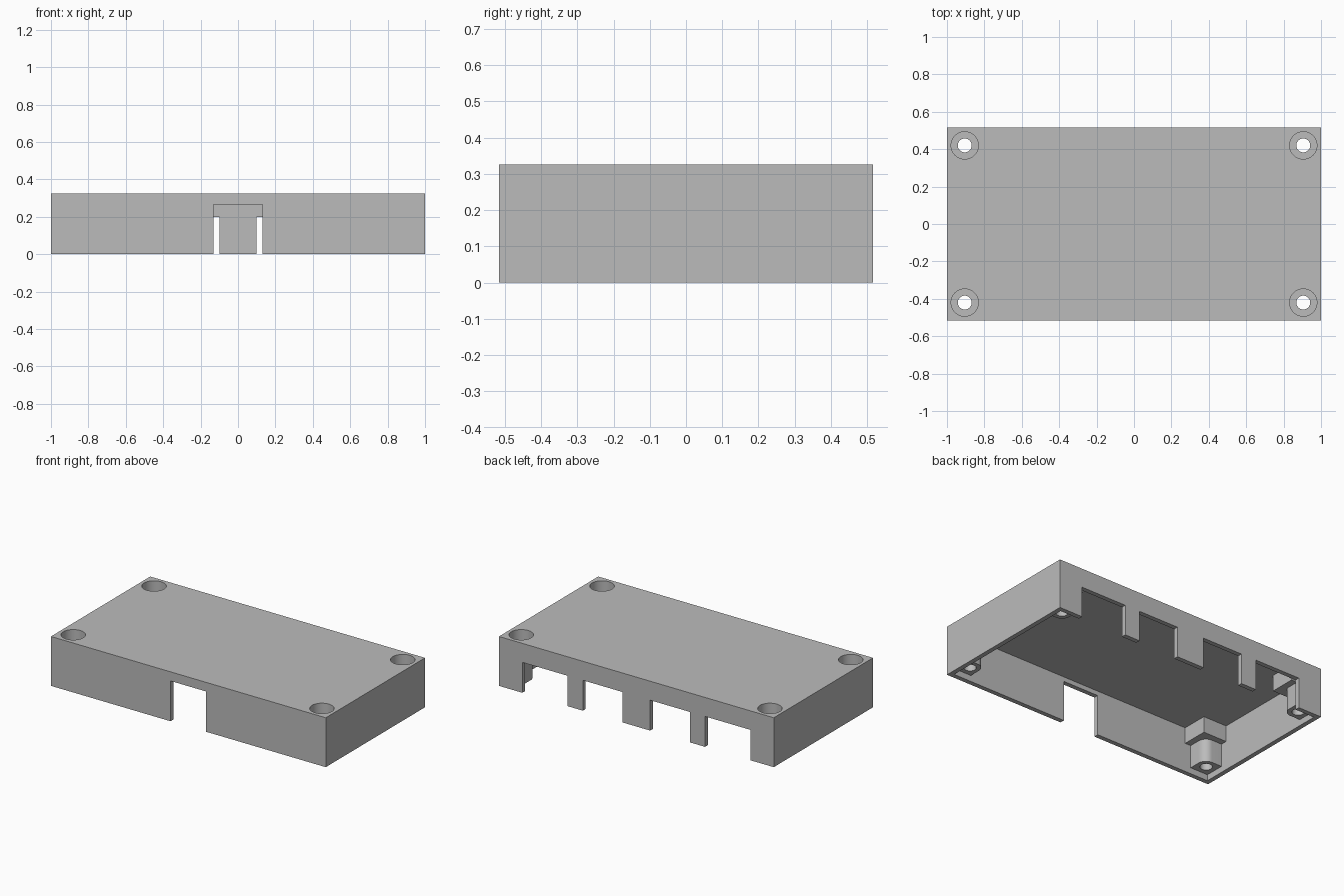
import bpy
import bmesh
from mathutils import Matrix, Vector

if "Cube" in bpy.data.objects:
    bpy.data.objects.remove(bpy.data.objects["Cube"], do_unlink=True)

HX, HY, H = 1.0, 0.516, 0.325      # half width, half depth, height
T = 0.03                           # wall thickness
SX, SY = 0.905, 0.42               # screw centres

grey = bpy.data.materials.new("plain_grey")
grey.use_nodes = True
grey.diffuse_color = (0.5, 0.5, 0.5, 1)
grey.node_tree.nodes["Principled BSDF"].inputs["Base Color"].default_value = (0.5, 0.5, 0.5, 1)


def finish(name, bm):
    bmesh.ops.recalc_face_normals(bm, faces=bm.faces)
    mesh = bpy.data.meshes.new(name)
    bm.to_mesh(mesh)
    bm.free()
    mesh.materials.append(grey)
    obj = bpy.data.objects.new(name, mesh)
    bpy.context.collection.objects.link(obj)
    return obj


def box(name, lo, hi, round_corner=0, inward=(0, 0)):
    """Box between two corners; optionally round the upright edge facing inward."""
    lo, hi = Vector(lo), Vector(hi)
    mid, size = (lo + hi) / 2, hi - lo
    bm = bmesh.new()
    bmesh.ops.create_cube(bm, size=1, matrix=Matrix.Translation(mid) @ Matrix.Diagonal((*size, 1)))
    if round_corner:
        edges = [e for e in bm.edges
                 if all((v.co.x - mid.x) * inward[0] > 0 and (v.co.y - mid.y) * inward[1] > 0
                        for v in e.verts)]
        bmesh.ops.bevel(bm, geom=edges, offset=round_corner, segments=12,
                        profile=0.5, affect='EDGES')
    return finish(name, bm)


def rod(name, x, y, z0, z1, r):
    bm = bmesh.new()
    bmesh.ops.create_cone(bm, cap_ends=True, segments=48, radius1=r, radius2=r, depth=z1 - z0,
                          matrix=Matrix.Translation((x, y, (z0 + z1) / 2)))
    return finish(name, bm)


def combine(target, tool, operation):
    tool.hide_render = True
    mod = target.modifiers.new(operation.lower(), 'BOOLEAN')
    mod.operation, mod.solver, mod.object = operation, 'EXACT', tool
    bpy.context.view_layer.objects.active = target
    bpy.ops.object.modifier_apply(modifier=mod.name)
    bpy.data.objects.remove(tool, do_unlink=True)


def corner_block(name, sx, sy, reach, z, rounding=0):
    """Block running from just inside both walls to reach past the screw centre."""
    xs = sorted((sx * (HX - T / 2), sx * (SX - reach)))
    ys = sorted((sy * (HY - T / 2), sy * (SY - reach)))
    return box(name, (xs[0], ys[0], z), (xs[1], ys[1], H - T / 2), rounding, (-sx, -sy))


# Open-bottomed shell
lid = box("enclosure_lid", (-HX, -HY, 0), (HX, HY, H))
combine(lid, box("cavity", (T - HX, T - HY, -0.1), (HX - T, HY - T, H - T)), 'DIFFERENCE')

# Stepped screw bosses in the four corners
corners = [(sx, sy) for sx in (-1, 1) for sy in (-1, 1)]
for sx, sy in corners:
    boss = corner_block("screw_boss", sx, sy, 0.105, 0.19)
    combine(boss, corner_block("screw_post", sx, sy, 0.063, 0.04, 0.055), 'UNION')
    combine(lid, boss, 'UNION')

# Counterbored screw holes
for sx, sy in corners:
    combine(lid, rod("screw_hole", sx * SX, sy * SY, -0.1, 0.5, 0.037), 'DIFFERENCE')
    combine(lid, rod("counterbore", sx * SX, sy * SY, 0.225, 0.5, 0.073), 'DIFFERENCE')

# Cable opening in the front wall
combine(lid, box("front_opening", (-0.13, -0.6, -0.1), (0.13, T - HY, 0.265)), 'DIFFERENCE')

# Four connector openings in the back wall
for a, b in ((0.10, 0.39), (0.50, 0.83)):
    for s in (-1, 1):
        x0, x1 = sorted((s * a, s * b))
        combine(lid, box("back_opening", (x0, HY - T, -0.1), (x1, 0.6, 0.2)), 'DIFFERENCE')

# Smooth the bores and rounded posts, keep other edges crisp
bpy.ops.object.select_all(action='DESELECT')
lid.select_set(True)
bpy.context.view_layer.objects.active = lid
bpy.ops.object.shade_smooth_by_angle(angle=0.5)
